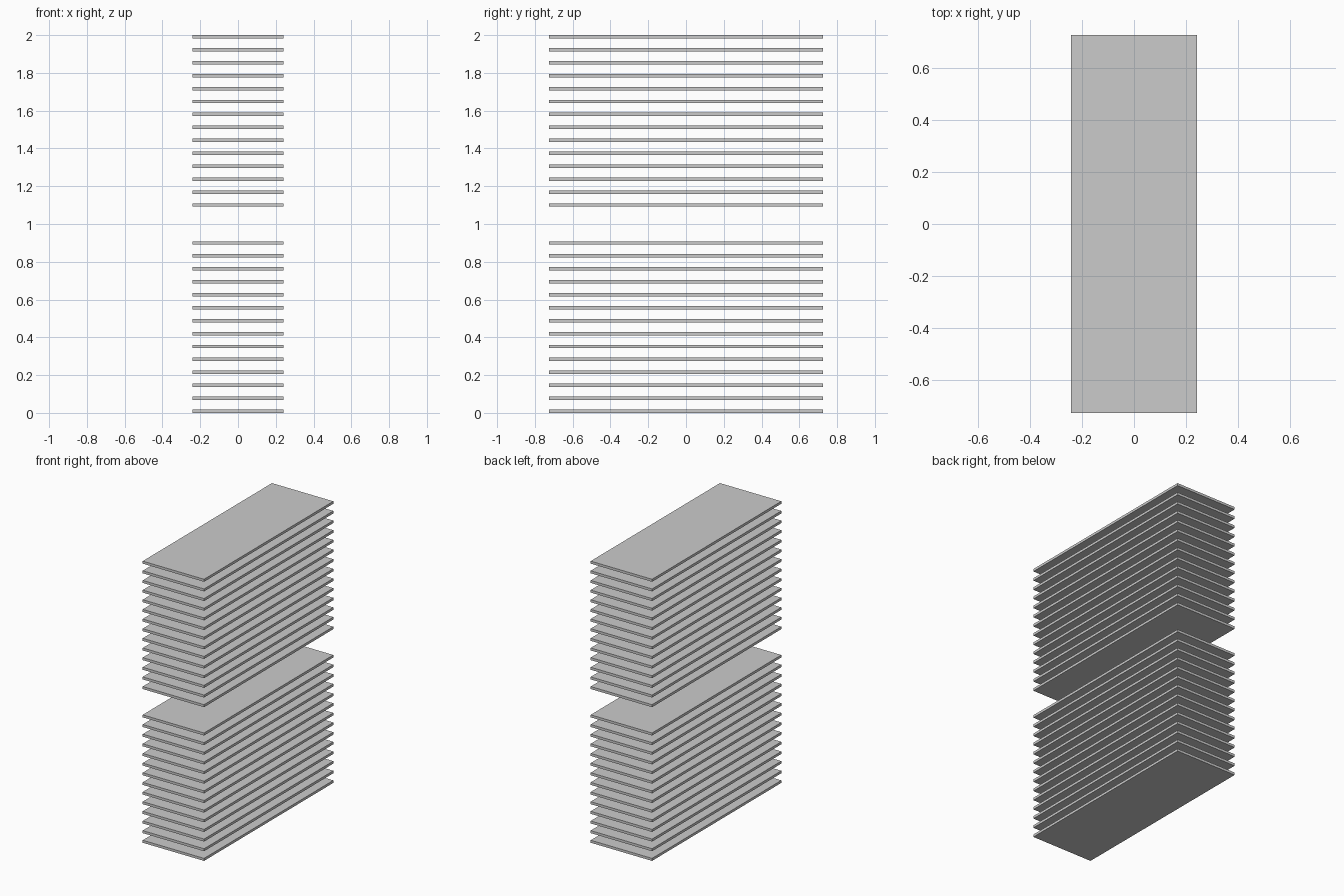
import bpy

if "Cube" in bpy.data.objects:
    bpy.data.objects.remove(bpy.data.objects["Cube"])

WIDTH, DEPTH, THICK = 0.482, 1.45, 0.018
COUNT, GAP = 14, 0.201            # slats per stack, centre distance across the middle gap
PITCH = (2 - THICK - GAP) / (2 * (COUNT - 1))


def slat(name, z):
    bpy.ops.mesh.primitive_cube_add(size=1, location=(0, 0, z))
    obj = bpy.context.object
    obj.name = name
    obj.scale = (WIDTH, DEPTH, THICK)
    bpy.ops.object.transform_apply(location=False, rotation=False, scale=True)


# Two stacks of thin flat slats, mirrored about the middle gap
for side, label in ((-1, "lower_slat"), (1, "upper_slat")):
    for i in range(COUNT):
        slat(f"{label}_{i + 1}", 1 + side * (GAP / 2 + i * PITCH))
